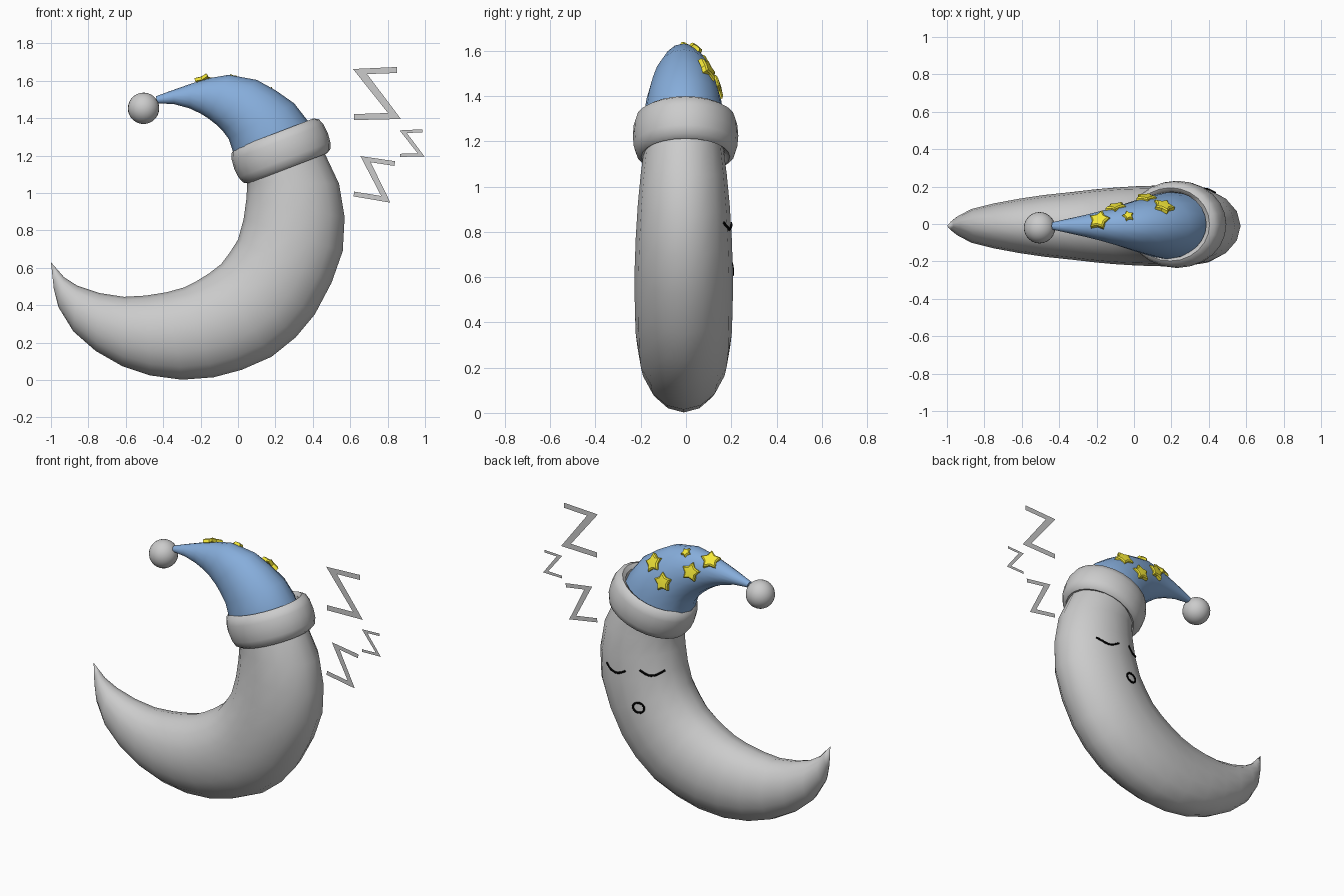
import bpy, bmesh, math
from mathutils import Vector, Matrix
from mathutils.bvhtree import BVHTree

if "Cube" in bpy.data.objects:
    bpy.data.objects.remove(bpy.data.objects["Cube"])


def material(name, rgb):
    m = bpy.data.materials.new(name)
    m.diffuse_color = (*rgb, 1)
    m.use_nodes = True
    m.node_tree.nodes["Principled BSDF"].inputs["Base Color"].default_value = m.diffuse_color
    return m


BLUE = material("blue", (0.24, 0.42, 0.71))
YELLOW = material("yellow", (0.9, 0.8, 0.04))
BLACK = material("black", (0, 0, 0))


def finish(name, bm, mat=None, angle=50):
    bmesh.ops.recalc_face_normals(bm, faces=bm.faces)
    me = bpy.data.meshes.new(name)
    bm.to_mesh(me)
    bm.free()
    ob = bpy.data.objects.new(name, me)
    bpy.context.collection.objects.link(ob)
    if mat:
        me.materials.append(mat)
    if angle:
        bpy.ops.object.select_all(action='DESELECT')
        ob.select_set(True)
        bpy.context.view_layer.objects.active = ob
        bpy.ops.object.shade_smooth_by_angle(angle=math.radians(angle))
    return ob


def bridge(bm, rings, closed=False):
    pairs = list(zip(rings, rings[1:]))
    if closed:
        pairs.append((rings[-1], rings[0]))
    for a, b in pairs:
        for i in range(len(a)):
            j = (i + 1) % len(a)
            bm.faces.new((a[i], a[j], b[j], b[i]))


def loft(name, sections, mat=None, tip=None, sides=16, yc=-0.01):
    """Elliptical rings from (outer x, z, inner x, z, half depth); returns the surface tree."""
    bm = bmesh.new()
    rings = []
    for ox, oz, ix, iz, d in sections:
        c = Vector(((ox + ix) / 2, yc, (oz + iz) / 2))
        u = Vector(((ox - ix) / 2, 0, (oz - iz) / 2))
        rings.append([bm.verts.new(c + u * math.cos(t) + Vector((0, d * math.sin(t), 0)))
                      for t in (2 * math.pi * i / sides for i in range(sides))])
    bridge(bm, rings)
    bm.faces.new(rings[-1])
    if tip:
        v = bm.verts.new(tip)
        for i in range(sides):
            bm.faces.new((v, rings[0][i], rings[0][(i + 1) % sides]))
    else:
        bm.faces.new(rings[0])
    bmesh.ops.recalc_face_normals(bm, faces=bm.faces)
    tree = BVHTree.FromBMesh(bm)
    finish(name, bm, mat, 60)
    return tree


# Crescent body
moon = loft("moon_body", [
    (-.985, .49, -.965, .59, .025), (-.96, .39, -.93, .55, .05),
    (-.88, .26, -.86, .505, .09), (-.76, .155, -.74, .465, .12),
    (-.62, .075, -.61, .445, .145), (-.47, .025, -.49, .452, .165),
    (-.30, .002, -.38, .47, .18), (-.13, .015, -.29, .495, .195),
    (.02, .055, -.22, .53, .205), (.18, .125, -.155, .57, .212),
    (.31, .23, -.09, .62, .215), (.41, .35, -.045, .68, .217),
    (.50, .52, 0, .75, .217), (.56, .69, .03, .86, .212),
    (.57, .87, .045, .97, .203), (.54, 1.05, .05, 1.06, .19),
    (.46, 1.22, .03, 1.12, .175), (.40, 1.32, .0, 1.2, .165)],
    tip=(-1, -.01, .63))

# Curled cap
hat = loft("nightcap", [
    (.42, 1.28, .0, 1.14, .185), (.37, 1.39, -.03, 1.23, .177),
    (.30, 1.48, -.05, 1.29, .165), (.20, 1.55, -.08, 1.33, .148),
    (.10, 1.605, -.115, 1.365, .128), (-.05, 1.632, -.16, 1.40, .10),
    (-.15, 1.615, -.20, 1.425, .08), (-.25, 1.585, -.26, 1.453, .06),
    (-.35, 1.55, -.34, 1.475, .04), (-.44, 1.517, -.43, 1.48, .02)], BLUE)

# Rounded cuff, a tilted lathe
bm = bmesh.new()
profile = [(.20, -.085), (.225, -.1), (.25, -.085), (.263, -.05), (.268, 0),
           (.263, .05), (.25, .085), (.225, .1), (.20, .085), (.19, 0)]
bridge(bm, [[bm.verts.new((r * math.cos(a), r * .87 * math.sin(a), z)) for r, z in profile]
            for a in (2 * math.pi * i / 24 for i in range(24))], closed=True)
bm.transform(Matrix.Translation((.23, -.002, 1.225)) @ Matrix.Rotation(math.radians(-21), 4, 'Y'))
finish("cuff", bm)

# Pompom
bm = bmesh.new()
bmesh.ops.create_uvsphere(bm, u_segments=24, v_segments=14, radius=.084,
                          matrix=Matrix.Translation((-.505, -.02, 1.453)))
finish("pompom", bm)


# Puffy stars stuck on the cap
def star(name, near, size, spin):
    p, n, _, _ = hat.find_nearest(Vector(near))
    bm = bmesh.new()
    rings = []
    for z, s in ((-.012, 1), (.007, 1), (.014, .8)):
        rings.append([bm.verts.new((s * r * math.cos(a), s * r * math.sin(a), z)) for r, a in
                      ((size * (1 if k % 2 == 0 else .62), spin + k * math.pi / 5)
                       for k in range(10))])
    bridge(bm, rings)
    bm.faces.new(rings[0])
    top = bm.verts.new((0, 0, .017))
    for i in range(10):
        bm.faces.new((top, rings[-1][i], rings[-1][(i + 1) % 10]))
    bm.transform(Matrix.Translation(p) @ n.to_track_quat('Z', 'Y').to_matrix().to_4x4())
    finish(name, bm, YELLOW, 35)


for i, (pos, size, spin) in enumerate([
        ((-.19, .03, 1.61), .06, .3), ((-.03, .05, 1.62), .032, .1), ((.16, .10, 1.52), .06, .8),
        ((-.10, .11, 1.53), .058, .2), ((.06, .16, 1.44), .058, .5)]):
    star(f"star_{i + 1}", pos, size, spin)


# Face lines drawn on the +y side of the body
def stroke(name, pts, cyclic=False):
    cu = bpy.data.curves.new(name, 'CURVE')
    cu.dimensions = '3D'
    cu.bevel_depth = .006
    cu.bevel_resolution = 1
    cu.use_fill_caps = True
    sp = cu.splines.new('POLY')
    sp.points.add(len(pts) - 1)
    sp.use_cyclic_u = cyclic
    for q, (x, z) in zip(sp.points, pts):
        hit = moon.ray_cast(Vector((x, 1, z)), Vector((0, -1, 0)))[0]
        q.co = (x, hit.y + .002, z, 1)
    ob = bpy.data.objects.new(name, cu)
    bpy.context.collection.objects.link(ob)
    cu.materials.append(BLACK)
    bpy.ops.object.select_all(action='DESELECT')
    ob.select_set(True)
    bpy.context.view_layer.objects.active = ob
    bpy.ops.object.convert(target='MESH')


for name, x0, x1, z in (("eye_inner", .075, .195, .864), ("eye_outer", .285, .435, .84)):
    ts = [i / 8 for i in range(9)]
    stroke(name, [(x0 + (x1 - x0) * t, z - .03 * math.sin(math.pi * t)) for t in ts])
stroke("mouth", [(.19 + .036 * math.cos(a), .635 + .03 * math.sin(a))
                 for a in (2 * math.pi * i / 16 for i in range(16))], True)

# Flat snore zigzags, reading correctly from behind
ZIG = [(-.128, .131), (.107, .142), (.107, .11), (-.053, .104),
       (.128, -.136), (-.123, -.142), (-.123, -.11), (.059, -.104)]
for i, (x, z, s, tilt) in enumerate([(.743, 1.532, 1, 0), (.93, 1.267, .52, 0),
                                     (.735, 1.075, .8, -11)]):
    bm = bmesh.new()
    c, n = math.cos(math.radians(tilt)) * s, math.sin(math.radians(tilt)) * s
    v = [bm.verts.new((x + a * c - b * n, 0, z + a * n + b * c)) for a, b in ZIG]
    for q in ((0, 1, 2, 3), (0, 3, 4, 7), (4, 5, 6, 7)):
        bm.faces.new([v[k] for k in q])
    finish(f"snore_zigzag_{i + 1}", bm, angle=None)
